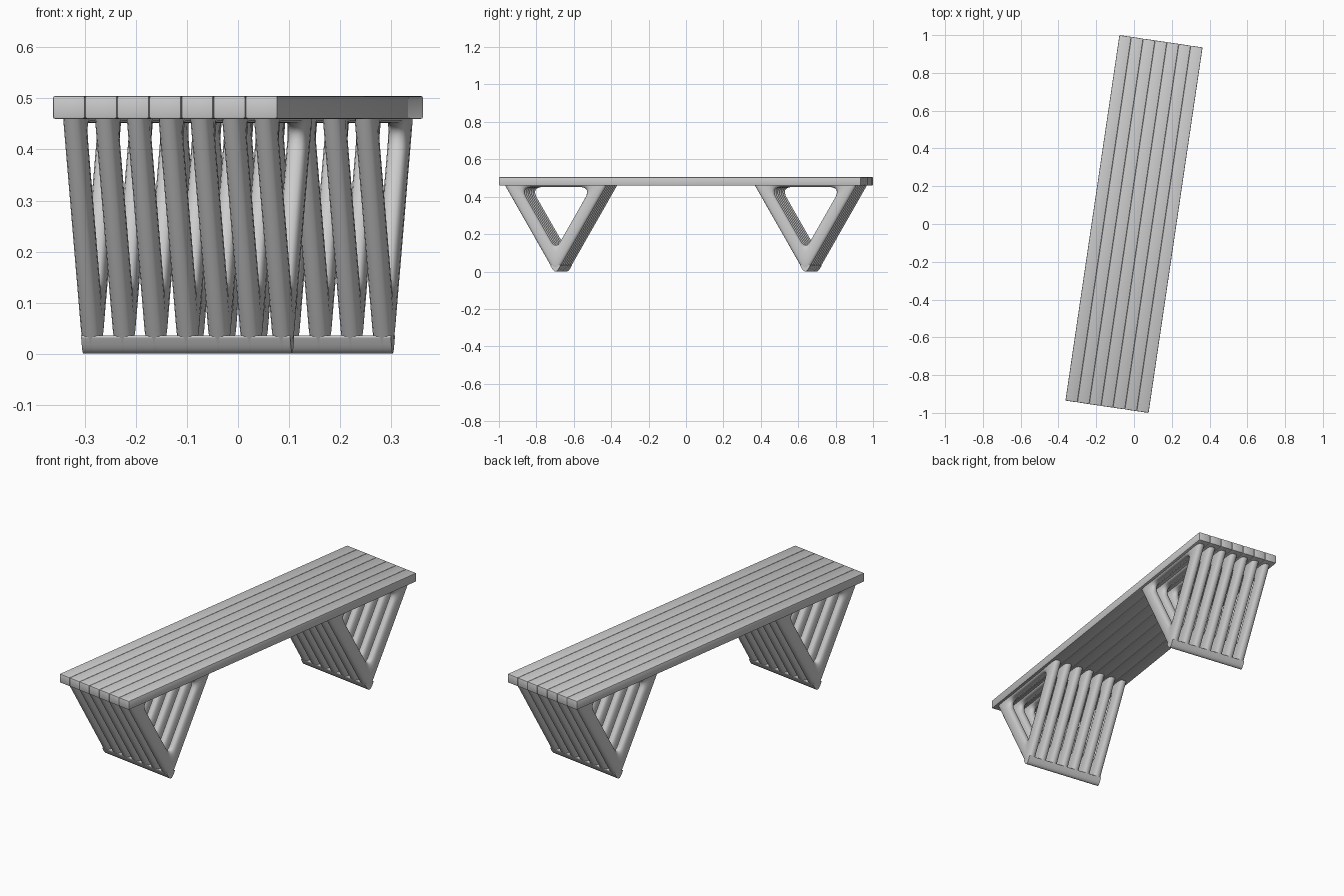
import bpy, bmesh, math
from mathutils import Vector

if "Cube" in bpy.data.objects:
    bpy.data.objects.remove(bpy.data.objects["Cube"])

TURN = math.radians(-8.4)      # whole bench is turned slightly about z
HALF_LEN, HALF_WID = 0.978, 0.2225
COUNT = 7                      # boards in the seat, loops in each leg
LEG_Y = 0.675


def finish(name, bm, angle=40):
    bmesh.ops.recalc_face_normals(bm, faces=bm.faces)
    mesh = bpy.data.meshes.new(name)
    bm.to_mesh(mesh)
    bm.free()
    ob = bpy.data.objects.new(name, mesh)
    bpy.context.collection.objects.link(ob)
    ob.rotation_euler.z = TURN
    bpy.ops.object.select_all(action='DESELECT')
    ob.select_set(True)
    bpy.context.view_layer.objects.active = ob
    bpy.ops.object.shade_smooth_by_angle(angle=math.radians(angle))
    return ob


def rounded(corners, cuts, steps=8):
    """Closed outline in the (y, z) plane with softened corners."""
    pts = []
    for i, c in enumerate(corners):
        c = Vector(c)
        a = c + (Vector(corners[i - 1]) - c).normalized() * cuts[i]
        b = c + (Vector(corners[(i + 1) % len(corners)]) - c).normalized() * cuts[i]
        for s in range(steps + 1):
            t = s / steps
            pts.append(a * (1 - t) ** 2 + c * 2 * t * (1 - t) + b * t * t)
    return pts


def add_loop(bm, x, y, half_w, outer, inner, sides=16):
    """Soft-edged triangular ring lofted between two outlines."""
    rings = []
    for o, i in zip(outer, inner):
        mid, arm = (o + i) / 2, (o - i) / 2
        ring = []
        for k in range(sides):
            a = math.tau * k / sides
            ca, sa = math.cos(a), math.sin(a)
            p = mid + arm * math.copysign(abs(ca) ** 0.7, ca)
            w = half_w * math.copysign(abs(sa) ** 0.7, sa)
            ring.append(bm.verts.new((x + w, y + p.x, p.y)))
        rings.append(ring)
    for r, ring in enumerate(rings):
        nxt = rings[(r + 1) % len(rings)]
        for k in range(sides):
            j = (k + 1) % sides
            bm.faces.new((ring[k], ring[j], nxt[j], nxt[k]))


def add_prism(bm, outline, y, half_x):
    """Outline in (y, z) extruded across the bench."""
    ends = [[bm.verts.new((x, y + p.x, p.y)) for p in outline] for x in (-half_x, half_x)]
    bm.faces.new(ends[0])
    bm.faces.new(ends[1])
    n = len(outline)
    for k in range(n):
        j = (k + 1) % n
        bm.faces.new((ends[0][k], ends[0][j], ends[1][j], ends[1][k]))


# Seat: long boards laid side by side with fine grooves between them
pitch = 2 * HALF_WID / COUNT
bm = bmesh.new()
for i in range(COUNT):
    cube = bmesh.ops.create_cube(bm, size=1)['verts']
    bmesh.ops.scale(bm, vec=(pitch, 2 * HALF_LEN, 0.045), verts=cube)
    bmesh.ops.translate(bm, vec=((i - (COUNT - 1) / 2) * pitch, 0, 0.4825), verts=cube)
bmesh.ops.bevel(bm, geom=bm.edges[:], offset=0.004, segments=2, profile=0.5, affect='EDGES')
finish("seat_boards", bm)

# Legs: a row of V-shaped loops tied together by a foot bar
outer = rounded([(-0.292, 0.49), (0.292, 0.49), (0, -0.017)], [0.03, 0.03, 0.04])
inner = rounded([(-0.192, 0.452), (0.192, 0.452), (0, 0.119)], [0.07, 0.07, 0.05])
foot = rounded([(-0.03, 0.036), (0.03, 0.036), (0, -0.017)], [0.008, 0.008, 0.04])
HALF_ROD = 0.021
span = 0.21 - HALF_ROD
for name, y in (("front", -LEG_Y), ("back", LEG_Y)):
    bm = bmesh.new()
    for i in range(COUNT):
        add_loop(bm, -span + 2 * span * i / (COUNT - 1), y, HALF_ROD, outer, inner)
    finish(name + "_leg_loops", bm, 60)
    bm = bmesh.new()
    add_prism(bm, foot, y, 0.207)
    finish(name + "_foot_bar", bm)
